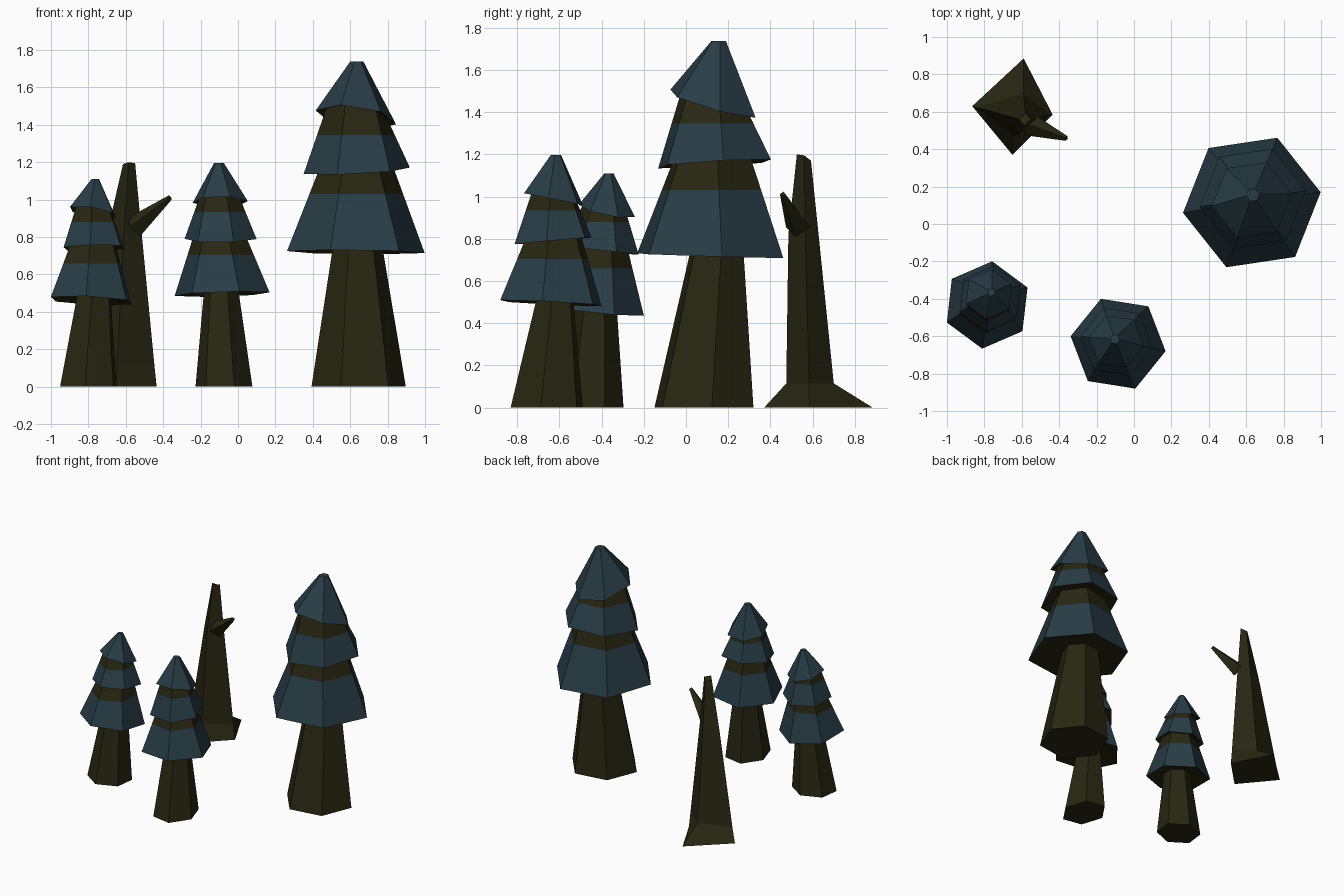
import bpy, bmesh, math
from mathutils import Vector

if "Cube" in bpy.data.objects:
    bpy.data.objects.remove(bpy.data.objects["Cube"])


def material(name, rgb):
    m = bpy.data.materials.new(name)
    m.diffuse_color = (*rgb, 1)
    m.use_nodes = True
    m.node_tree.nodes["Principled BSDF"].inputs["Base Color"].default_value = m.diffuse_color
    return m


BARK = material("dark bark", (0.021, 0.0195, 0.0058))
NEEDLE = material("blue green needles", (0.021, 0.046, 0.061))


def ring(cx, cy, z, r, ang=0, tx=0, ty=0, n=6, ry=None):
    """Polygon ring whose plane is tilted by the slopes tx, ty."""
    pts = []
    for i in range(n):
        a = math.radians(ang) + math.tau * i / n
        dx, dy = r * math.cos(a), (ry or r) * math.sin(a)
        pts.append(Vector((cx + dx, cy + dy, z + tx * dx + ty * dy)))
    return pts


def loft(name, rings, mats):
    """Skin successive rings; mats gives the material index of each band."""
    bm = bmesh.new()
    vs = [[bm.verts.new(p) for p in r] for r in rings]
    n = len(rings[0])
    for k, idx in enumerate(mats):
        for i in range(n):
            j = (i + 1) % n
            f = bm.faces.new((vs[k][i], vs[k][j], vs[k + 1][j], vs[k + 1][i]))
            f.material_index = idx
    bm.faces.new(vs[0][::-1]).material_index = mats[0]
    bm.faces.new(vs[-1]).material_index = mats[-1]
    bmesh.ops.recalc_face_normals(bm, faces=bm.faces)
    me = bpy.data.meshes.new(name)
    bm.to_mesh(me)
    bm.free()
    me.materials.append(BARK)
    me.materials.append(NEEDLE)
    ob = bpy.data.objects.new(name, me)
    bpy.context.collection.objects.link(ob)
    return ob


def pine(name, ang, base, trunk_top, skirts, necks, tip):
    """Hexagonal trunk with three tilted skirts.
    base: x, y, rx, ry   trunk_top: x, y, r
    skirts: x, y, z, r, slope x, slope y
    necks: x, y, r, height where needles give way to bark
    tip: x, y, z, r"""
    rings = [ring(base[0], base[1], 0, base[2], ang, ry=base[3])]
    mats = []
    x, y, r = trunk_top
    for k, (sx, sy, sz, sr, tx, ty) in enumerate(skirts):
        # inner ring under the skirt, then the skirt rim
        rings.append(ring(x, y, sz + 0.02, r, ang, tx, ty))
        rim = ring(sx, sy, sz, sr, ang, tx, ty)
        rings.append(rim)
        mats += [0, 0]
        if k < len(necks):
            # level colour cut between needles and the bark neck
            x, y, r, cut = necks[k]
            nx = skirts[k + 1]
            neck = ring(x, y, nx[2] + 0.02, r, ang, nx[4], nx[5])
            rings.append([a.lerp(b, (cut - a.z) / (b.z - a.z))
                          for a, b in zip(rim, neck)])
            mats.append(1)
    rings.append(ring(*tip, ang))
    mats.append(1)
    return loft(name, rings, mats)


pine("large_pine", 8.5, (0.645, 0.085, 0.255, 0.252), (0.64, 0.147, 0.135),
     [(0.63, 0.115, 0.72, 0.372, -0.01, -0.03),
      (0.635, 0.135, 1.155, 0.287, 0.05, 0.06),
      (0.63, 0.128, 1.44, 0.217, -0.13, -0.28)],
     [(0.63, 0.12, 0.198, 1.03), (0.635, 0.135, 0.165, 1.345)],
     (0.635, 0.155, 1.738, 0.036))

pine("middle_pine", -9, (-0.075, -0.66, 0.154, 0.183), (-0.09, -0.62, 0.093),
     [(-0.085, -0.64, 0.495, 0.257, 0.03, -0.05),
      (-0.093, -0.63, 0.79, 0.195, 0.01, 0.09),
      (-0.095, -0.628, 0.988, 0.149, 0.0, -0.2)],
     [(-0.098, -0.63, 0.14, 0.705), (-0.1, -0.625, 0.11, 0.935)],
     (-0.102, -0.616, 1.197, 0.026))

pine("small_pine", 23.5, (-0.80, -0.445, 0.165, 0.15), (-0.77, -0.425, 0.098),
     [(-0.785, -0.433, 0.46, 0.235, -0.05, -0.1),
      (-0.77, -0.40, 0.742, 0.177, 0.02, -0.1),
      (-0.775, -0.375, 0.932, 0.134, -0.16, -0.2)],
     [(-0.775, -0.405, 0.13, 0.66), (-0.77, -0.385, 0.1, 0.88)],
     (-0.763, -0.365, 1.11, 0.022))

# dead trunk: four sides, flared foot; each ring is front, right, back, left
foot = [(-0.65, 0.37, 0), (-0.435, 0.585, 0), (-0.59, 0.885, 0), (-0.865, 0.63, 0)]
flare = [(-0.647, 0.475, 0.115), (-0.447, 0.583, 0.115),
         (-0.59, 0.70, 0.115), (-0.838, 0.622, 0.115)]
waist = [(-0.61, 0.485, 0.82), (-0.515, 0.565, 0.82),
         (-0.585, 0.628, 0.82), (-0.70, 0.585, 0.82)]
crown = [(-0.585, 0.525, 1.2), (-0.55, 0.56, 1.195),
         (-0.58, 0.592, 1.17), (-0.615, 0.56, 1.19)]
loft("dead_trunk", [[Vector(p) for p in r] for r in (foot, flare, waist, crown)],
     [0, 0, 0])

# broken branch tapering up and outward
a, b = Vector((-0.555, 0.53, 0.855)), Vector((-0.362, 0.458, 1.012))
q = (b - a).to_track_quat('Z', 'Y')


def branch_ring(c, r):
    return [c + q @ p for p in ring(0, 0, 0, r, 0, n=4)]


loft("broken_branch", [branch_ring(a, 0.06), branch_ring(b, 0.014)], [0])
